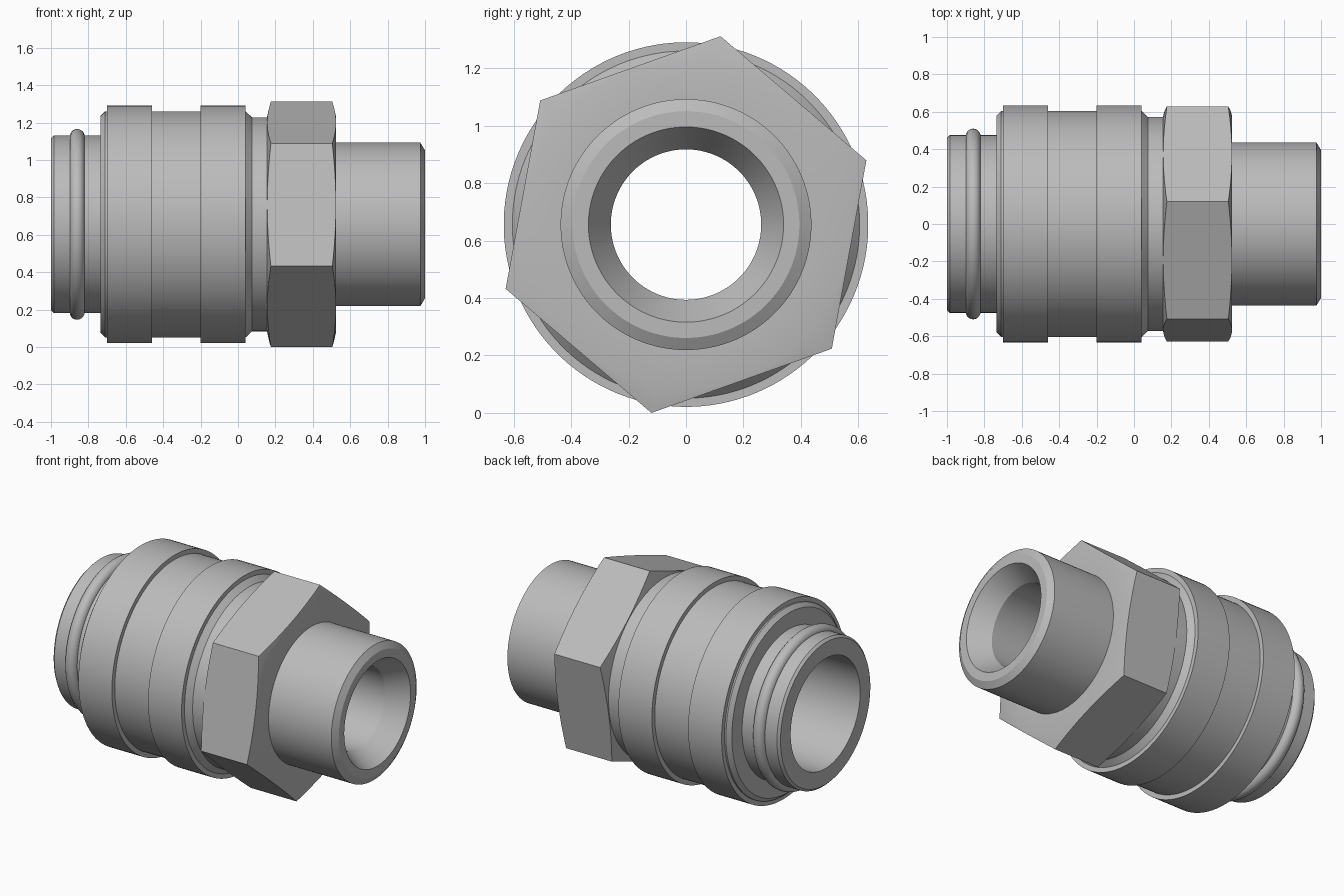
import bpy, bmesh, math

if "Cube" in bpy.data.objects:
    bpy.data.objects.remove(bpy.data.objects["Cube"], do_unlink=True)

AXIS_Z = 0.656      # height of the fitting's axis
SEGMENTS = 120      # divisible by six, so hexagon corners land on vertices
TURN = math.radians(19.6)

metal = bpy.data.materials.new("grey metal")
metal.use_nodes = True
grey = (0.5, 0.5, 0.5, 1)
metal.diffuse_color = grey
bsdf = next(n for n in metal.node_tree.nodes if n.type == 'BSDF_PRINCIPLED')
bsdf.inputs["Base Color"].default_value = grey


def lathe(name, profile, closed=False):
    """Spin a profile of (x, r) points, or functions of angle, around the x axis."""
    bm = bmesh.new()
    rings = []
    for point in profile:
        ring = []
        for j in range(SEGMENTS):
            a = j * math.tau / SEGMENTS
            x, r = point(a) if callable(point) else point
            ring.append(bm.verts.new((x, r * math.cos(a + TURN),
                                      AXIS_Z + r * math.sin(a + TURN))))
        rings.append(ring)
    pairs = list(zip(rings, rings[1:]))
    if closed:
        pairs.append((rings[-1], rings[0]))
    for a, b in pairs:
        for j in range(SEGMENTS):
            k = (j + 1) % SEGMENTS
            bm.faces.new((a[j], a[k], b[k], b[j]))
    mesh = bpy.data.meshes.new(name)
    bm.to_mesh(mesh)
    bm.free()
    mesh.materials.append(metal)
    obj = bpy.data.objects.new(name, mesh)
    bpy.context.collection.objects.link(obj)
    bpy.ops.object.select_all(action='DESELECT')
    obj.select_set(True)
    bpy.context.view_layer.objects.active = obj
    bpy.ops.object.shade_smooth_by_angle(angle=math.radians(25))
    return obj


# Plug end with its wide bore
lathe("plug_tube", [(-0.2, 0.262), (-0.2, 0.356), (-1, 0.356), (-1, 0.46),
                    (-0.985, 0.475), (-0.735, 0.475)])

# Round seal on the plug
lathe("seal_ring", [(-0.86 - 0.04 * math.cos(t * math.tau / 20),
                     0.47 + 0.04 * math.sin(t * math.tau / 20))
                    for t in range(20)], closed=True)

# Sleeve with two raised bands
sleeve = [(-0.735, 0.475), (-0.735, 0.58), (-0.71, 0.605)]
for start in (-0.7, -0.2):
    end = start + 0.24
    sleeve += [(start, 0.605), (start, 0.635), (end, 0.635), (end, 0.605)]
lathe("sleeve", sleeve + [(0.075, 0.572)])

# Neck behind the nut
lathe("neck", [(0.075, 0.572), (0.155, 0.572)])


# Hexagon nut, both ends chamfered by a shallow cone
def hex_rim(x_end, inward):
    def rim(a):
        r = 0.667 * math.cos(math.pi / 6) / math.cos(a % (math.pi / 3) - math.pi / 6)
        return x_end + inward * (r - 0.572) * 0.22, r
    return rim


lathe("hex_nut", [(0.155, 0.572), hex_rim(0.155, 1), hex_rim(0.525, -1),
                  (0.525, 0.572), (0.525, 0.437)])

# Spigot with bevelled rim, cone seat and through bore
lathe("spigot", [(0.525, 0.437), (0.975, 0.437), (1, 0.395), (1, 0.34),
                 (0.87, 0.262), (-0.2, 0.262)])
